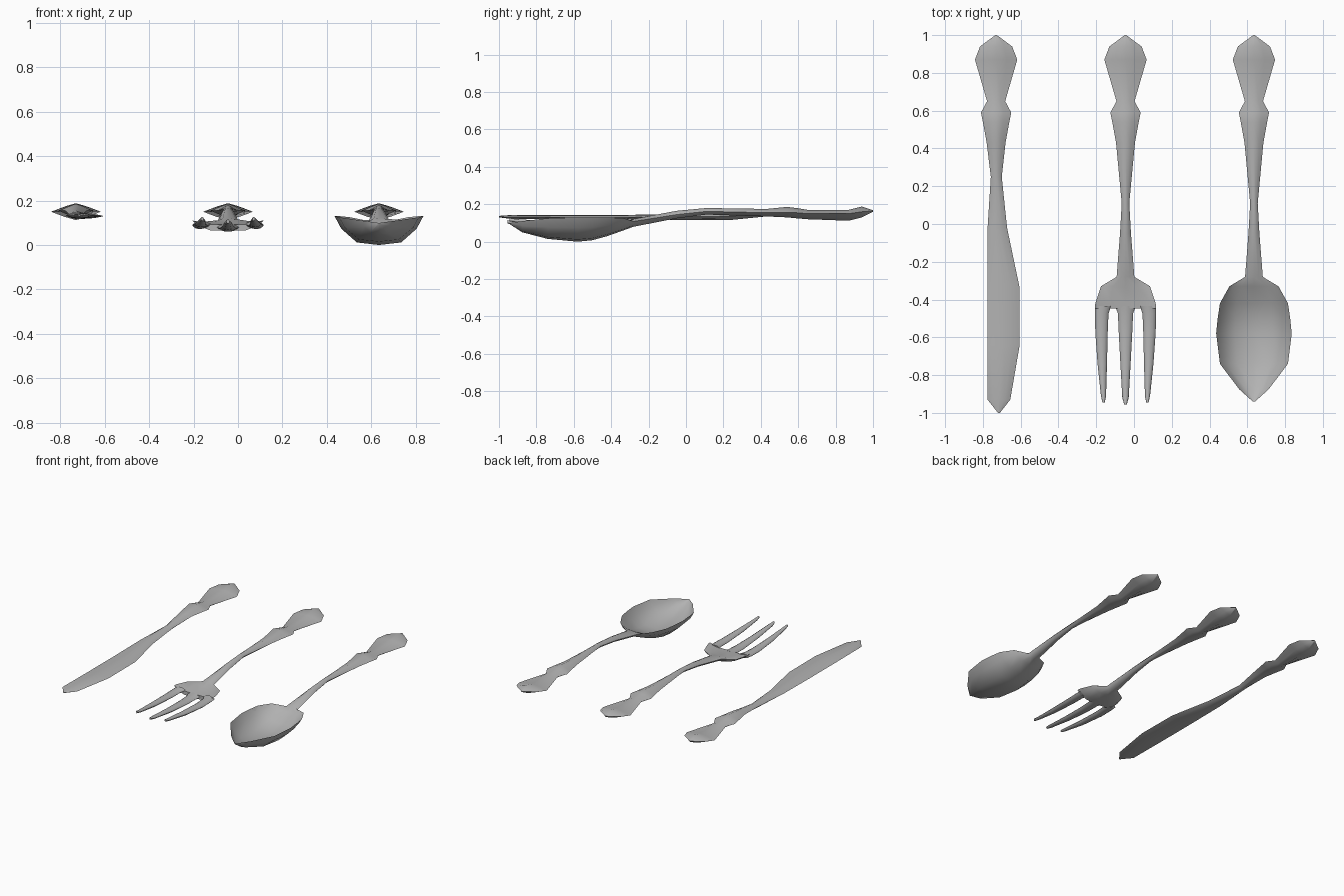
import bpy
import bmesh
import math

cube = bpy.data.objects.get("Cube")
if cube:
    bpy.data.objects.remove(cube, do_unlink=True)

steel = bpy.data.materials.new("brushed_steel")
steel.use_nodes = True
grey = (0.45, 0.45, 0.45, 1)
steel.diffuse_color = grey
steel.node_tree.nodes["Principled BSDF"].inputs["Base Color"].default_value = grey

COLUMNS = [-1, -0.85, -0.5, 0, 0.5, 0.85, 1]


def loft(bm, stations):
    """Station: y, left x, right x, edge z, top z, bottom z, roundness."""
    rings = []
    for y, xl, xr, edge, top, bottom, power in stations:
        mid, half = (xl + xr) / 2, (xr - xl) / 2

        def point(u, z):
            return bm.verts.new((mid + half * u, y, edge + (z - edge) * (1 - abs(u) ** power)))
        ring = [point(u, top) for u in COLUMNS]
        ring += [point(u, bottom) for u in reversed(COLUMNS[1:-1])]
        rings.append(ring)
    for a, b in zip(rings, rings[1:]):
        for i in range(len(a)):
            j = (i + 1) % len(a)
            bm.faces.new((a[i], a[j], b[j], b[i]))
    bm.faces.new(rings[0])
    bm.faces.new(rings[-1])


def centred(x, rows, power):
    return [(y, x - w, x + w, e, t, b, power) for y, w, e, t, b in rows]


def finish(name, bm):
    bmesh.ops.recalc_face_normals(bm, faces=bm.faces)
    mesh = bpy.data.meshes.new(name)
    bm.to_mesh(mesh)
    bm.free()
    mesh.materials.append(steel)
    ob = bpy.data.objects.new(name, mesh)
    bpy.context.collection.objects.link(ob)
    bpy.ops.object.select_all(action='DESELECT')
    ob.select_set(True)
    bpy.context.view_layer.objects.active = ob
    bpy.ops.object.shade_smooth_by_angle(angle=math.radians(60))


# Shared handle and neck: y, half width, edge z, top z, bottom z
HANDLE = [
    (1.0, .004, .165, .168, .16),
    (.94, .085, .16, .188, .13),
    (.87, .112, .15, .17, .112),
    (.65, .048, .15, .17, .12),
    (.59, .08, .155, .18, .125),
    (.54, .07, .155, .186, .13),
    (.43, .05, .155, .175, .135),
]
NECK = [
    (.11, .02, .162, .18, .145),
    (-.05, .029, .145, .165, .125),
    (-.28, .047, .108, .122, .08),
]

# Spoon: handle, neck and hollow bowl
X = .635
BOWL = [
    (-.33, .13, .125, .095, .062),
    (-.42, .18, .13, .045, .03),
    (-.5, .192, .13, .022, .008),
    (-.58, .2, .13, .014, 0),
    (-.74, .18, .125, .028, .015),
    (-.875, .078, .11, .065, .05),
    (-.94, .006, .1, .1, .092),
]
bm = bmesh.new()
loft(bm, centred(X, HANDLE, 1.2) + centred(X, NECK, 2) + centred(X, BOWL, 3.5))
finish("spoon", bm)

# Fork: handle, neck and shoulder, then three tines
X = -.045
SHOULDER = [
    (-.33, .13, .105, .105, .073),
    (-.42, .16, .11, .095, .065),
    (-.447, .161, .11, .092, .063),
]
bm = bmesh.new()
loft(bm, centred(X, HANDLE, 1.2) + centred(X, NECK, 2) + centred(X, SHOULDER, 4))
# Tine rows: y, outer x, inner x, centre tine half width, middle z
TINES = [
    (-.435, .16, .076, .054, .08),
    (-.475, .161, .09, .04, .077),
    (-.57, .16, .094, .036, .075),
    (-.74, .148, .098, .027, .083),
    (-.91, .13, .103, .017, .1),
    (-.945, .122, .11, .007, .106),
]
for side in (-1, 0, 1):
    rows = []
    for y, outer, inner, half, z in TINES:
        if side:
            xl, xr = sorted((X + side * outer, X + side * inner))
            z += .012
        else:
            xl, xr = X - half, X + half
            y = y if y > -.9 else y - .01
        thick = .015 if y > -.9 else .009
        rows.append((y, xl, xr, z, z + thick, z - thick, 3))
    loft(bm, rows)
finish("fork", bm)

# Knife: same handle flowing into a flat one-sided blade
X = -.73
BLADE = [
    (.25, -.758, -.7, .137, .155, .117, 2),
    (-.02, -.775, -.672, .133, .148, .117, 2),
    (-.33, -.775, -.607, .13, .143, .118, 2),
    (-.64, -.775, -.605, .13, .143, .119, 2),
    (-.93, -.775, -.655, .132, .143, .121, 2),
    (-1.0, -.72, -.71, .134, .138, .13, 2),
]
bm = bmesh.new()
loft(bm, centred(X, HANDLE, 1.2) + BLADE)
finish("knife", bm)
